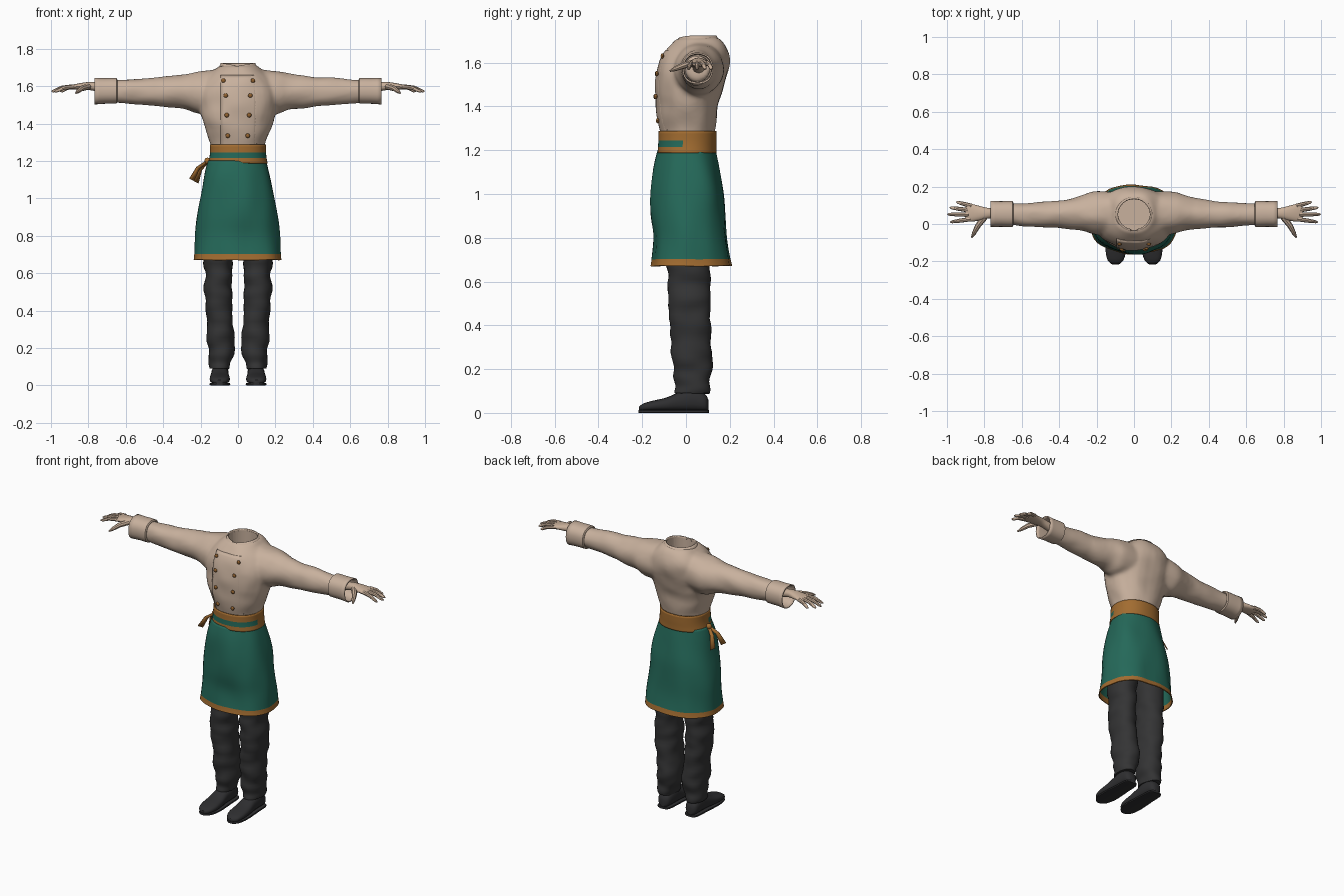
import bpy, bmesh, math
from mathutils import Vector, noise
from mathutils.bvhtree import BVHTree

cube = bpy.data.objects.get("Cube")
if cube:
    bpy.data.objects.remove(cube)


def material(name, r, g, b):
    m = bpy.data.materials.new(name)
    m.use_nodes = True
    m.diffuse_color = (r, g, b, 1)
    m.node_tree.nodes["Principled BSDF"].inputs["Base Color"].default_value = (r, g, b, 1)
    return m


CLOTH = material("beige cloth", .58, .44, .34)
SKIN = material("warm skin", .58, .43, .32)
GREEN = material("apron green", .018, .14, .10)
TRIM = material("brown trim", .36, .15, .03)
BUTTON = material("button brown", .28, .12, .03)
DARK = material("charcoal trousers", .034, .034, .035)
SHOE = material("shoe grey", .028, .028, .03)
LINING = material("dark lining", .012, .016, .018)
parts = []


def spline(rows, k=4):
    """Smoothly fill in rows between the given ones."""
    out = []
    for i in range(len(rows) - 1):
        quad = [rows[min(max(i + j, 0), len(rows) - 1)] for j in (-1, 0, 1, 2)]
        for s in range(k):
            t = s / k
            out.append([b + .5 * t * (c - a + t * (2 * a - 5 * b + 4 * c - d + t * (3 * (b - c) + d - a)))
                        for a, b, c, d in zip(*quad)])
    return out + [list(rows[-1])]


def section(axis, row, n, p):
    """Rounded ring across an axis: row = position, then the two ranges."""
    pos, a0, a1, b0, b1 = row
    pts = []
    for i in range(n):
        t = math.tau * i / n
        c, s = math.cos(t), math.sin(t)
        u = (a0 + a1) / 2 + (a1 - a0) / 2 * math.copysign(abs(c) ** (2 / p), c)
        v = (b0 + b1) / 2 + (b1 - b0) / 2 * math.copysign(abs(s) ** (2 / p), s)
        pts.append(Vector({"x": (pos, u, v), "y": (u, pos, v), "z": (u, v, pos)}[axis]))
    return pts


def skin(bm, rings, caps=True, closed=True):
    vs = [[bm.verts.new(p) for p in ring] for ring in rings]
    n = len(vs[0])
    for a, b in zip(vs, vs[1:]):
        for i in range(n if closed else n - 1):
            j = (i + 1) % n
            bm.faces.new((a[i], a[j], b[j], b[i]))
    if caps:
        bm.faces.new(vs[0])
        bm.faces.new(vs[-1])


def loft(bm, axis, rows, n=28, p=2.2, caps=True, k=4):
    skin(bm, [section(axis, r, n, p) for r in spline(rows, k)], caps)


def tube(bm, points, radii, n=8):
    rings = []
    for i, p in enumerate(points):
        d = (points[min(i + 1, len(points) - 1)] - points[max(i - 1, 0)]).normalized()
        u = d.cross(Vector((0, 0, 1))).normalized()
        v = u.cross(d)
        rings.append([p + radii[i] * (u * math.cos(math.tau * j / n) + v * math.sin(math.tau * j / n))
                      for j in range(n)])
    skin(bm, rings)


def wrinkle(bm, amount, freq):
    bm.normal_update()
    f = Vector(freq)
    for v in bm.verts:
        v.co += v.normal * amount * noise.noise(v.co * f)


def make(name, bm, *mats, mirror=False, thick=0):
    bmesh.ops.recalc_face_normals(bm, faces=bm.faces)
    me = bpy.data.meshes.new(name)
    bm.to_mesh(me)
    bm.free()
    for m in mats:
        me.materials.append(m)
    ob = bpy.data.objects.new(name, me)
    bpy.context.collection.objects.link(ob)
    if thick:
        ob.modifiers.new("thickness", "SOLIDIFY").thickness = thick
    if mirror:
        mod = ob.modifiers.new("mirror", "MIRROR")
        mod.use_mirror_merge = False
    parts.append(ob)
    return ob


# Jacket: torso and sleeves fused into one cloth surface
bm = bmesh.new()
loft(bm, "z", [(1.23, -.138, .138, -.105, .125), (1.3, -.148, .148, -.115, .133),
               (1.4, -.186, .186, -.135, .148), (1.5, -.21, .21, -.135, .175),
               (1.58, -.205, .205, -.128, .197), (1.64, -.18, .18, -.105, .197),
               (1.69, -.125, .125, -.065, .175), (1.712, -.1, .1, -.045, .15)])
sleeve = [(.06, -.05, .17, 1.46, 1.7), (.2, -.055, .175, 1.45, 1.682), (.28, -.035, .152, 1.475, 1.665),
          (.4, -.022, .125, 1.487, 1.65), (.52, -.018, .115, 1.5, 1.643), (.68, -.005, .112, 1.515, 1.632)]
for side in (1, -1):
    loft(bm, "x", [(side * r[0], *r[1:]) for r in sleeve], p=2)
jacket = make("jacket", bm, CLOTH)
bm = bmesh.new()
NECK = (-.088, .088, -.033, .137)
loft(bm, "z", [(1.5, *NECK), (1.8, *NECK)], p=2, k=1)
cutter = make("neck_cutter", bm)
cutter.hide_render = True
mod = jacket.modifiers.new("fuse", "REMESH")
mod.mode, mod.voxel_size = "VOXEL", .011
mod = jacket.modifiers.new("relax", "SMOOTH")
mod.factor, mod.iterations = .5, 8
mod = jacket.modifiers.new("neck", "BOOLEAN")
mod.operation, mod.object, mod.solver = "DIFFERENCE", cutter, "EXACT"
deps = bpy.context.evaluated_depsgraph_get()
baked = bpy.data.meshes.new_from_object(jacket.evaluated_get(deps))
jacket.modifiers.clear()
jacket.data = baked
parts.remove(cutter)
bpy.data.objects.remove(cutter)
bm = bmesh.new()
bm.from_mesh(baked)
wrinkle(bm, .007, (9, 14, 11))
for f in bm.faces:
    c = f.calc_center_median()
    f.material_index = int(c.z > 1.48 and (c.x / .09) ** 2 + ((c.y - .052) / .087) ** 2 < 1)
surface = BVHTree.FromBMesh(bm)
bm.to_mesh(baked)
bm.free()
baked.materials.clear()
for m in (CLOTH, LINING):
    baked.materials.append(m)


def front(x, z):
    hit = surface.ray_cast(Vector((x, -1, z)), Vector((0, 1, 0)))[0]
    return hit.y if hit else -.1


# Overlapping front flap that rises from the chest at its free edge
bm = bmesh.new()
rows = []
for i in range(25):
    z = 1.27 + i * .0162
    rows.append([Vector((x, front(x, z) - .007 * (.1 - x) / .19, z))
                 for x in [-.093 + j * .0195 for j in range(11)]])
skin(bm, rows, caps=False, closed=False)
make("front_flap", bm, CLOTH, thick=.004)

# Two columns of buttons
bm = bmesh.new()
for z, left, right in ((1.63, .08, -.078), (1.55, .066, -.066), (1.445, .06, -.06), (1.335, .052, -.055)):
    for x in (left, right):
        b = bmesh.ops.create_uvsphere(bm, u_segments=12, v_segments=8, radius=.012)["verts"]
        bmesh.ops.scale(bm, vec=(1, .6, 1), verts=b)
        bmesh.ops.translate(bm, vec=(x, front(x, z) - .009, z), verts=b)
make("buttons", bm, BUTTON)

# Stand collar, open at the throat
bm = bmesh.new()
rows = []
for z, a, b in ((1.685, .106, .102), (1.705, .1, .096), (1.724, .092, .088)):
    ring = []
    for i in range(33):
        t = math.radians(-80 + 340 * i / 32)
        dip = .012 * max(0, -math.sin(t)) ** 3
        ring.append(Vector((a * math.cos(t), .052 + b * math.sin(t), z - dip)))
    rows.append(ring)
skin(bm, rows, caps=False, closed=False)
make("collar", bm, CLOTH, thick=.008)

# Turned-back cuffs
bm = bmesh.new()
loft(bm, "x", [(.648, 0, .108, 1.52, 1.628), (.65, -.016, .123, 1.507, 1.643),
               (.71, -.015, .122, 1.506, 1.643), (.768, -.017, .124, 1.502, 1.645)], p=2.3, caps=False, k=2)
make("cuffs", bm, CLOTH, mirror=True, thick=.007)

# Hands: palm, four fingers and thumb
bm = bmesh.new()
loft(bm, "x", [(.67, .03, .085, 1.55, 1.605), (.77, .03, .085, 1.575, 1.622), (.82, .02, .095, 1.58, 1.62),
               (.875, .012, .108, 1.582, 1.61), (.9, .02, .1, 1.585, 1.603)], n=16, k=3)
for base, tip in (((.87, .097), (.95, .118)), ((.885, .074), (.985, .088)),
                  ((.885, .05), (.998, .052)), ((.875, .026), (.983, .01))):
    a, b = Vector((*base, 1.598)), Vector((*tip, 1.571))
    mid = a.lerp(b, .5) + Vector((0, 0, .007))
    tube(bm, [a, mid, a.lerp(b, .9), b], [.012, .011, .008, .003])
tube(bm, [Vector((.8, .035, 1.598)), Vector((.835, -.01, 1.588)),
          Vector((.856, -.05, 1.572)), Vector((.868, -.073, 1.562))], [.017, .015, .011, .004])
make("hands", bm, SKIN, mirror=True)

# Apron skirt with a trimmed hem
bm = bmesh.new()
loft(bm, "z", [(1.2, -.153, .153, -.125, .135), (1.12, -.175, .175, -.142, .152), (1, -.2, .2, -.155, .17),
               (.9, -.213, .213, -.157, .178), (.8, -.224, .224, -.15, .187), (.703, -.234, .234, -.163, .203),
               (.672, -.239, .239, -.169, .209)], n=48, p=2.25, caps=False)
wrinkle(bm, .014, (9, 9, 4))
for f in bm.faces:
    f.material_index = int(f.calc_center_median().z < .703)
make("apron_skirt", bm, GREEN, TRIM, thick=.006)

# Waistband: two brown belts with a green gap across the front
bm = bmesh.new()
loft(bm, "z", [(1.188, -.158, .158, -.13, .139), (1.215, -.153, .153, -.128, .139),
               (1.245, -.15, .15, -.126, .14), (1.287, -.15, .15, -.125, .14)],
     n=48, caps=False, k=3)
for f in bm.faces:
    c = f.calc_center_median()
    f.material_index = int(1.215 < c.z < 1.245 and c.y < -.01)
make("waistband", bm, TRIM, GREEN, thick=.008)

# Knot and two hanging ribbon ends
bm = bmesh.new()
knot = bmesh.ops.create_uvsphere(bm, u_segments=10, v_segments=8, radius=.018)["verts"]
bmesh.ops.translate(bm, vec=(-.163, 0, 1.2), verts=knot)
make("apron_knot", bm, TRIM)
bm = bmesh.new()
for tip in ((-.25, -.025, 1.1), (-.225, .05, 1.088)):
    a, b = Vector((-.16, 0, 1.203)), Vector(tip)
    mid = a.lerp(b, .5) + Vector((-.01, 0, .012))
    wide = Vector((.008, .007, -.004))
    skin(bm, [[p - wide * s, p + wide * s] for p, s in ((a, .7), (mid, 1), (b, 1.4))], caps=False, closed=False)
make("apron_ties", bm, TRIM, thick=.006)

# Trousers: wrinkled legs and the hips under the apron
bm = bmesh.new()
loft(bm, "z", [(.088, .047, .145, -.05, .107), (.12, .038, .152, -.055, .112), (.2, .022, .158, -.058, .116),
               (.32, .025, .168, -.066, .115), (.45, .026, .178, -.076, .113), (.56, .03, .175, -.08, .113),
               (.68, .026, .182, -.086, .11), (.95, .005, .18, -.1, .13)], k=6)
wrinkle(bm, .014, (9, 9, 17))
make("trouser_legs", bm, DARK, mirror=True)
bm = bmesh.new()
loft(bm, "z", [(.88, -.17, .17, -.1, .13), (1, -.18, .18, -.11, .14), (1.19, -.14, .14, -.1, .12)])
make("trouser_hips", bm, DARK)

# Shoes and soles
bm = bmesh.new()
loft(bm, "y", [(.102, .078, .116, .012, .06), (.085, .058, .136, .008, .088), (.03, .05, .142, .008, .11),
               (-.03, .05, .144, .008, .095), (-.09, .045, .15, .008, .07), (-.15, .044, .151, .008, .056),
               (-.195, .058, .14, .008, .043), (-.214, .082, .116, .01, .028)], n=20, p=2.5)
make("shoes", bm, SHOE, mirror=True)
bm = bmesh.new()
loft(bm, "y", [(.106, .078, .116, 0, .013), (.085, .054, .14, 0, .013), (0, .047, .146, 0, .013),
               (-.12, .041, .153, 0, .013), (-.19, .055, .142, 0, .013), (-.217, .082, .116, 0, .013)], n=20, p=6)
make("shoe_soles", bm, SHOE, mirror=True)

# Smooth shading with crisp edges
bpy.ops.object.select_all(action="DESELECT")
for ob in parts:
    ob.select_set(True)
bpy.context.view_layer.objects.active = jacket
bpy.ops.object.shade_smooth_by_angle(angle=math.radians(42))
